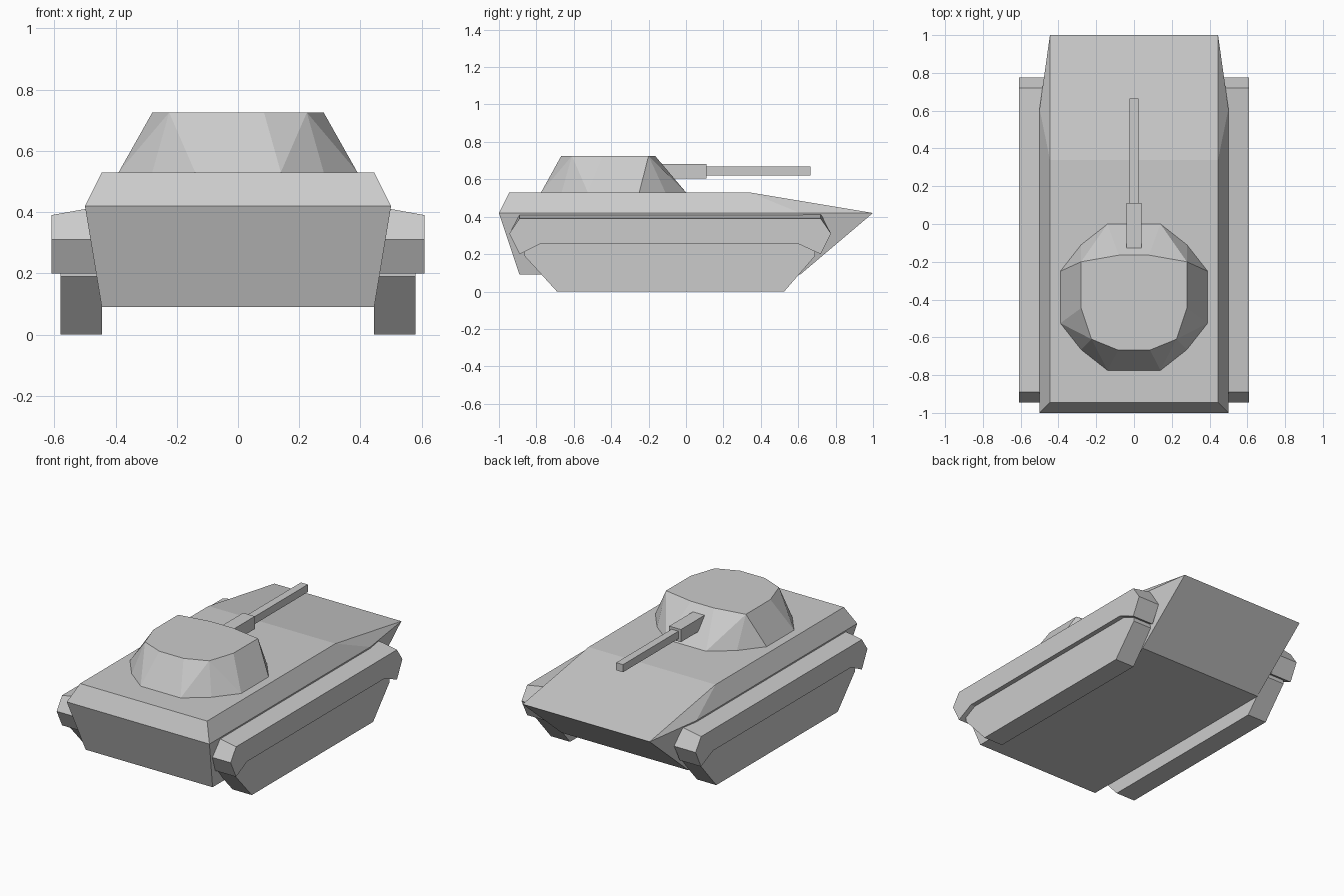
import bpy, bmesh, math

if "Cube" in bpy.data.objects:
    bpy.data.objects.remove(bpy.data.objects["Cube"])


def finish(name, bm):
    bmesh.ops.recalc_face_normals(bm, faces=bm.faces[:])
    mesh = bpy.data.meshes.new(name)
    bm.to_mesh(mesh)
    bm.free()
    obj = bpy.data.objects.new(name, mesh)
    bpy.context.collection.objects.link(obj)
    return obj


def convex_part(name, half_points):
    """Faceted solid around points given for +x and mirrored to -x."""
    bm = bmesh.new()
    for x, y, z in half_points:
        for side in (1, -1):
            bm.verts.new((side * x, y, z))
    bmesh.ops.convex_hull(bm, input=bm.verts[:])
    bmesh.ops.dissolve_limit(bm, angle_limit=math.radians(1.5),
                             verts=bm.verts[:], edges=bm.edges[:])
    return finish(name, bm)


def side_part(name, x_in, x_out, profile, crown=None, rise=0):
    """Side profile (y, z) extruded across x, mirrored to both sides.
    Points at height crown are raised by rise on the inner side."""
    bm = bmesh.new()
    outer = [bm.verts.new((x_out, y, z)) for y, z in profile]
    inner = [bm.verts.new((x_in, y, z + (rise if z == crown else 0)))
             for y, z in profile]
    bm.faces.new(outer)
    bm.faces.new(inner[::-1])
    n = len(profile)
    for i in range(n):
        j = (i + 1) % n
        bm.faces.new((outer[i], outer[j], inner[j], inner[i]))
    obj = finish(name, bm)
    obj.modifiers.new("Mirror", 'MIRROR').use_clip = False
    return obj


def box(half_x, y0, y1, z0, z1):
    return [(half_x, y, z) for y in (y0, y1) for z in (z0, z1)]


# Hull: belly, wide waistline, narrower deck and pointed bow
convex_part("hull", [
    (0.445, -0.89, 0.09), (0.445, 0.61, 0.09),
    (0.5, -1.0, 0.42), (0.5, 0.61, 0.42), (0.445, 1.0, 0.42),
    (0.445, -0.945, 0.53), (0.445, 0.34, 0.53)])

# Turret: twelve-sided base tapering to a ten-sided roof
base = [(0.14, 0), (0.28, -0.11), (0.39, -0.25),
        (0.39, -0.525), (0.28, -0.665), (0.14, -0.775)]
roof = [(0.08, -0.165), (0.28, -0.20), (0.28, -0.445),
        (0.225, -0.61), (0.085, -0.667)]
convex_part("turret", [(x, y, 0.53) for x, y in base]
            + [(x, y, 0.725) for x, y in roof])

# Gun
convex_part("gun_sleeve", box(0.041, -0.127, 0.11, 0.603, 0.683))
convex_part("gun_barrel", box(0.024, 0.11, 0.665, 0.62, 0.668))

# Track guards with sloping tops
side_part("track_guards", 0.46, 0.61, [
    (-0.89, 0.20), (-0.78, 0.255), (0.60, 0.255), (0.72, 0.20),
    (0.775, 0.31), (0.72, 0.39), (-0.89, 0.39), (-0.945, 0.31)],
    crown=0.39, rise=0.027)

# Tracks below the guards
side_part("tracks", 0.445, 0.58, [
    (-0.69, 0), (0.525, 0), (0.69, 0.19), (0.69, 0.215),
    (0.60, 0.256), (-0.78, 0.256), (-0.863, 0.215), (-0.863, 0.19)])
